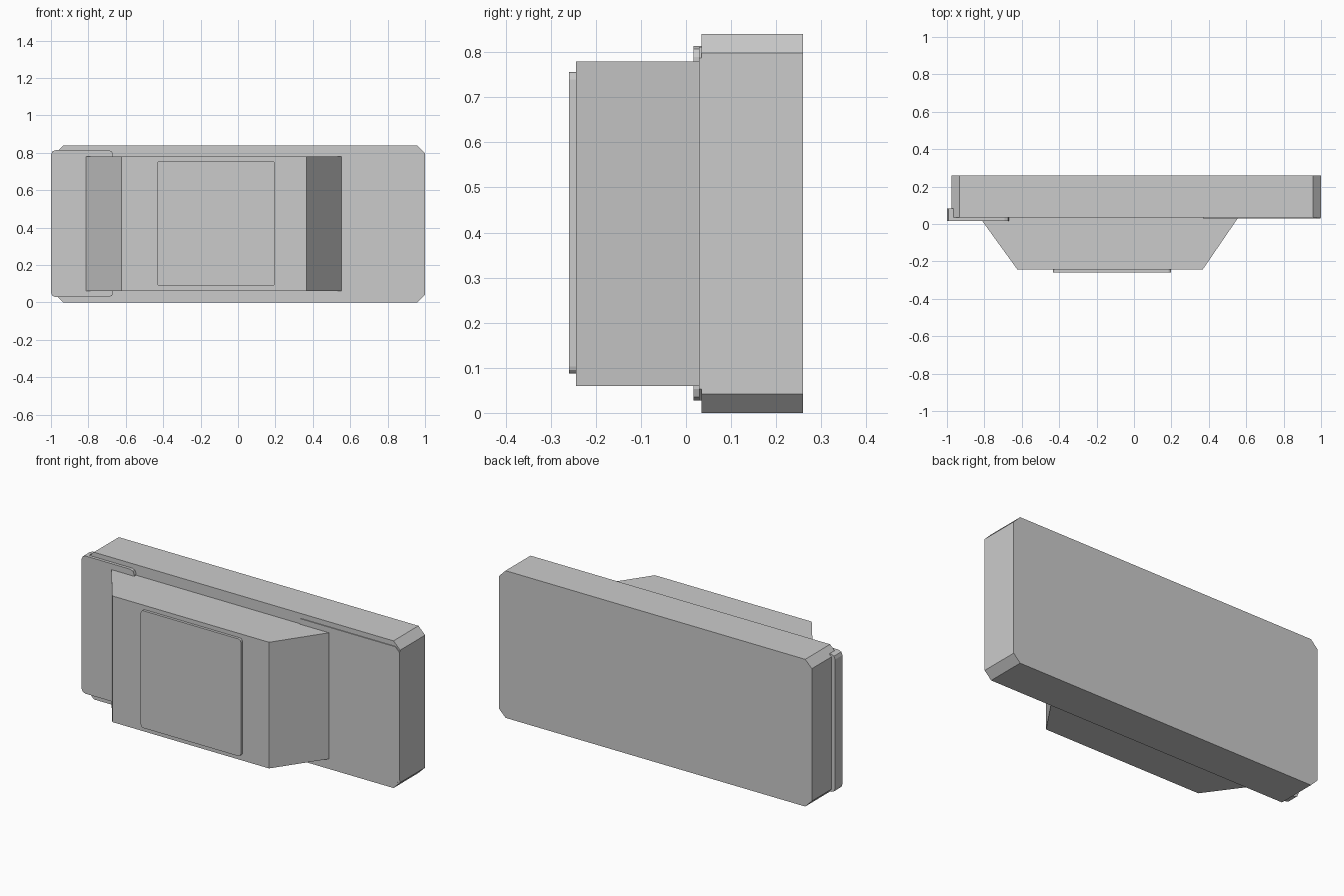
import bpy, bmesh
from math import cos, sin, pi
from mathutils import Vector

if "Cube" in bpy.data.objects:
    bpy.data.objects.remove(bpy.data.objects["Cube"])


def prism(name, profile, to_3d, lo, hi):
    """Extrude a closed 2D profile between lo and hi."""
    bm = bmesh.new()
    face = bm.faces.new([bm.verts.new(to_3d(a, b, lo)) for a, b in profile])
    new = bmesh.ops.extrude_face_region(bm, geom=[face])["geom"]
    shift = Vector(to_3d(0, 0, hi)) - Vector(to_3d(0, 0, lo))
    bmesh.ops.translate(bm, vec=shift,
                        verts=[v for v in new if isinstance(v, bmesh.types.BMVert)])
    bmesh.ops.recalc_face_normals(bm, faces=bm.faces)
    mesh = bpy.data.meshes.new(name)
    bm.to_mesh(mesh)
    bm.free()
    obj = bpy.data.objects.new(name, mesh)
    bpy.context.collection.objects.link(obj)
    return obj


def rect(x0, x1, z0, z1, left, right, steps=1):
    """Rectangle whose left and right corners are cut (1 step) or rounded."""
    points = []
    corners = [(x1, z1, right, -1, -1, 0), (x0, z1, left, 1, -1, 1),
               (x0, z0, left, 1, 1, 2), (x1, z0, right, -1, 1, 3)]
    for x, z, r, sx, sz, quarter in corners:
        if r == 0:
            points.append((x, z))
            continue
        for i in range(steps + 1):
            a = (quarter + i / steps) * pi / 2
            points.append((x + sx * r + r * cos(a), z + sz * r + r * sin(a)))
    return points


def along_y(a, b, t):
    return (a, t, b)


def along_z(a, b, t):
    return (a, b, t)


# Main slab with cut corners
prism("main_body", rect(-0.976, 1.0, 0, 0.84, 0.042, 0.042), along_y, 0.034, 0.259)

# Tapered block on the front
prism("front_block", [(-0.82, 0.036), (-0.82, 0.028), (-0.623, -0.244),
                      (0.367, -0.244), (0.553, 0.028), (0.553, 0.036)],
      along_z, 0.06, 0.78)

# Raised panel on the block
prism("front_panel", rect(-0.433, 0.199, 0.087, 0.756, 0.016, 0.016, 3),
      along_y, -0.259, -0.242)

# Side clip: front plate plus the lip that wraps around the left edge
prism("clip_plate", rect(-1.0, -0.667, 0.028, 0.814, 0.025, 0.025, 2),
      along_y, 0.017, 0.036)
prism("clip_lip", rect(-1.0, -0.965, 0.028, 0.814, 0.025, 0, 2),
      along_y, 0.036, 0.083)

# Thin cover on the right half of the slab
prism("right_cover", rect(0.37, 0.998, 0.028, 0.812, 0, 0.025), along_y, 0.029, 0.036)
